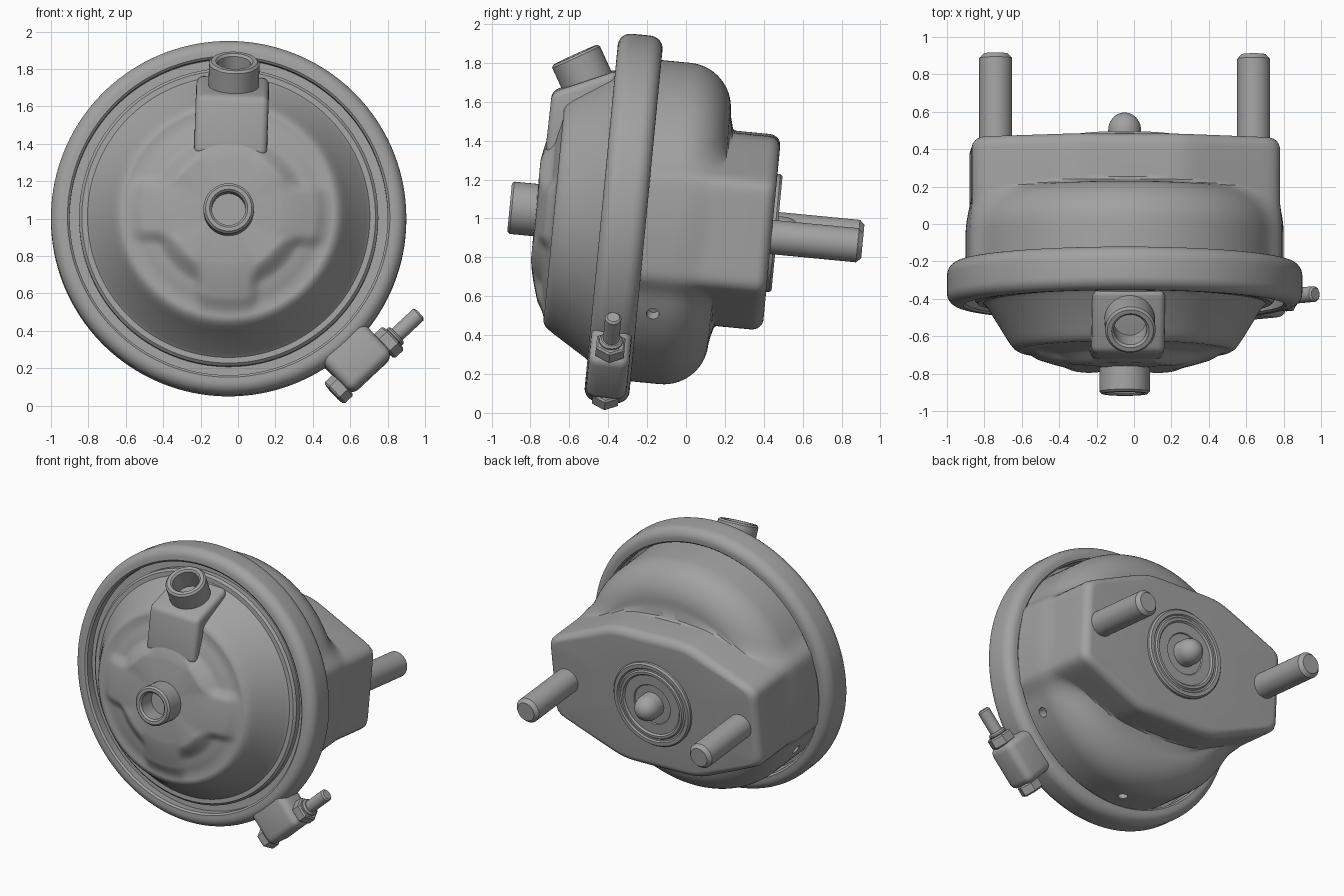
import bpy, bmesh, math
from math import sin, cos, pi, radians, sqrt
from mathutils import Matrix, Vector

cube = bpy.data.objects.get("Cube")
if cube:
    bpy.data.objects.remove(cube, do_unlink=True)

metal = bpy.data.materials.new("grey metal")
metal.use_nodes = True
metal.diffuse_color = (0.36, 0.36, 0.36, 1)
metal.node_tree.nodes["Principled BSDF"].inputs["Base Color"].default_value = (0.36, 0.36, 0.36, 1)

# Whole assembly leans back a little and is clocked about its own axis
FRAME = (Matrix.Translation((-0.05, -0.325, 1.0)) @ Matrix.Rotation(radians(-5.5), 4, 'X')
         @ Matrix.Rotation(radians(1.8), 4, 'Y'))


def finish(name, bm, place=Matrix(), bevel=0, cutters=()):
    bmesh.ops.remove_doubles(bm, verts=bm.verts, dist=1e-5)
    bmesh.ops.recalc_face_normals(bm, faces=bm.faces)
    me = bpy.data.meshes.new(name)
    bm.to_mesh(me)
    bm.free()
    me.materials.append(metal)
    ob = bpy.data.objects.new(name, me)
    bpy.context.collection.objects.link(ob)
    ob.matrix_world = FRAME @ place
    bpy.context.view_layer.update()
    bpy.ops.object.select_all(action='DESELECT')
    ob.select_set(True)
    bpy.context.view_layer.objects.active = ob
    if bevel:
        m = ob.modifiers.new("rounding", 'BEVEL')
        m.width, m.segments, m.limit_method = bevel, 4, 'ANGLE'
        bpy.ops.object.modifier_apply(modifier=m.name)
    for c in cutters:
        m = ob.modifiers.new("hole", 'BOOLEAN')
        m.operation, m.solver, m.object = 'DIFFERENCE', 'EXACT', c
        bpy.ops.object.modifier_apply(modifier=m.name)
    bpy.ops.object.shade_smooth_by_angle(angle=radians(32))
    return ob


def loft(name, profile, n=96, closed=False, **kw):
    """Sweep (radius, height) points round +y; the profile may depend on angle."""
    bm = bmesh.new()
    rings = []
    for i in range(n):
        a = 2 * pi * i / n
        pts = profile(a) if callable(profile) else profile
        rings.append([bm.verts.new((r * cos(a), v, r * sin(a))) for r, v in pts])
    k = len(rings[0])
    for i in range(n):
        p, q = rings[i], rings[(i + 1) % n]
        for j in range(k if closed else k - 1):
            bm.faces.new((p[j], p[(j + 1) % k], q[(j + 1) % k], q[j]))
    return finish(name, bm, **kw)


def prism(name, outline, half, **kw):
    """Extrude a (y, z) outline symmetrically along x."""
    bm = bmesh.new()
    f = bm.faces.new([bm.verts.new((-half, y, z)) for y, z in outline])
    ext = bmesh.ops.extrude_face_region(bm, geom=[f])["geom"]
    bmesh.ops.translate(bm, vec=(2 * half, 0, 0),
                        verts=[v for v in ext if isinstance(v, bmesh.types.BMVert)])
    return finish(name, bm, **kw)


def tube(name, r, bore, v0, v1, **kw):
    e = 0.012
    loft(name, [(0, v0), (r, v0), (r, v1 - e), (r - e, v1), (bore + e, v1),
                (bore, v1 - e), (bore, v0 + 0.04), (0, v0 + 0.04)], n=48, **kw)


def smoothstep(a, b, x):
    t = min(1, max(0, (x - a) / (b - a)))
    return t * t * (3 - 2 * t)


# Rear housing: round dome blended into a six-sided mounting block
BACK, DOME, EDGE = 0.77, 0.5, 0.06
SIDES = [(0, 0.825), (pi, 0.825)] + [(s * pi / 2, 0.5) for s in (1, -1)]
slope = math.atan2(0.54, 0.23)
SIDES += [(a, 0.3 * cos(slope) + 0.5 * sin(slope))
          for a in (slope, pi - slope, -slope, slope - pi)]


def block_radius(a):
    return sum((max(cos(a - s), 0) / h) ** 36 for s, h in SIDES) ** (-1 / 36)


def housing_profile(a):
    block = block_radius(a)
    heights = [0, 0.1, 0.2] + [0.27 + 0.23 * sin(i * pi / 28) for i in range(15)]
    heights += [DOME + 0.006 + 0.014 * i for i in range(8)] + [BACK - EDGE]
    heights += [BACK - EDGE + EDGE * sin(i * pi / 16) for i in range(1, 9)]
    pts = [(0, 0)]
    for v in heights:
        u = min(1, max(0, (v - 0.27) / 0.23))
        dome = 0.60 + 0.23 * sqrt(1 - u * u)
        if v > DOME:
            dome -= 6 * (v - DOME)
        b = block
        if v > BACK - EDGE:
            b -= EDGE - sqrt(max(0, EDGE ** 2 - (v - BACK + EDGE) ** 2))
        d, k = dome - b, 0.09
        blend = max(0, k - abs(d)) ** 2 / (4 * k)
        pts.append((max(dome, b) + blend, v))
    return pts + [(0.3, BACK), (0, BACK)]


drains = []
for deg in (-33, -90, -147):
    turn = Matrix.Rotation(radians(-deg), 4, 'Y') @ Matrix.Translation((0.83, 0.2, 0)) \
        @ Matrix.Rotation(pi / 2, 4, 'Z')
    c = loft("drain_cutter", [(0, -0.06), (0.033, -0.06), (0.033, 0.06), (0, 0.06)], n=24, place=turn)
    c.hide_render = True
    c.hide_set(True)
    drains.append(c)
loft("rear_housing", housing_profile, n=180, cutters=drains)
for c in drains:
    bpy.data.objects.remove(c, do_unlink=True)


# Front cover: shallow cone with three raised ribs
def cover_profile(a):
    pts = [(0, -0.45)]
    for i in range(25):
        r = 0.28 + 0.29 * i / 24
        off = min(abs(r * sin(a)) if abs(cos(a)) > 0.7 else 9,
                  abs(r * cos(a)) if abs(sin(a)) > 0.7 else 9)
        rib = 1 - smoothstep(0.11, 0.19, off)
        high = -0.45 + 0.08 * smoothstep(0.22, 0.68, r) * 1.2
        low = -0.45 + 0.065 * smoothstep(0.31, 0.42, r) + 0.04 * smoothstep(0.36, 0.6, r)
        out = smoothstep(0.46, 0.57, r)
        v = rib * high + (1 - rib) * low
        pts.append((r, v * (1 - out) - 0.355 * out))
    return pts + [(0.592, -0.342), (0.61, -0.32), (0.63, -0.29), (0.735, -0.12), (0.755, -0.1),
                  (0.785, -0.1), (0.8, -0.085), (0.8, -0.045), (0.88, -0.045), (0.88, 0), (0, 0)]


loft("front_cover", cover_profile, n=180)

# Clamp ring: rounded channel gripping both halves
corner = [(0.885 + 0.065 * cos(a), 0.048 + 0.072 * sin(a))
          for a in (i * pi / 16 for i in range(9))]
outer = corner + [(0.862, 0.12), (0.85, 0.108), (0.85, 0.04)]
ring = [(r, -v * 0.93) for r, v in reversed(outer)] + outer
loft("clamp_ring", ring, n=144, closed=True)

# Inlet ports
flip = Matrix.Rotation(pi, 4, 'Z')
tube("centre_port", 0.135, 0.09, 0.42, 0.585, place=flip)
prism("port_pad", [(-0.43, 0.3), (-0.425, 0.615), (-0.1, 0.76), (-0.1, 0.3)], 0.195, bevel=0.035)
tube("top_port", 0.135, 0.088, -0.05, 0.15,
     place=Matrix.Translation((0.005, -0.25, 0.685)) @ Matrix.Rotation(radians(120), 4, 'X'))

# Mounting studs
for side, sx in (("left", 1), ("right", -1)):
    loft(side + "_stud", [(0, 0.7), (0.088, 0.7), (0.088, 1.215), (0.065, 1.24), (0, 1.24)],
         n=48, place=Matrix.Translation((0.69 * sx, 0, 0)))

# Rear seal plate and push rod tip
loft("seal_plate", [(0.305, 0.75), (0.305, 0.785), (0.295, 0.797), (0.27, 0.797), (0.262, 0.787),
                    (0.25, 0.787), (0.242, 0.797), (0.225, 0.797), (0.215, 0.785),
                    (0.145, 0.785), (0.14, 0.778), (0, 0.778)])
loft("push_rod", [(0, 0.74), (0.088, 0.74)]
     + [(0.088 * cos(i * pi / 20), 0.83 + 0.095 * sin(i * pi / 20)) for i in range(11)], n=48)

# Clamp lug and bolt, laid along the ring tangent at the lower left
h = sqrt(0.5)
tangent = Matrix(((h, h, 0, 0), (0, 0, -1, 0), (-h, h, 0, 0), (0, 0, 0, 1)))
bm = bmesh.new()
bmesh.ops.create_cube(bm, size=1)
for v in bm.verts:
    v.co = Vector((1.005 + v.co.x * 0.27, -0.015 + v.co.y * 0.31, v.co.z * 0.21))
finish("clamp_lug", bm, tangent, bevel=0.05)
bolt = tangent @ Matrix.Translation((1.07, 0, 0))


def rod(name, r, v0, v1, n, e=0.01):
    loft(name, [(0, v0), (r - e, v0), (r, v0 + e), (r, v1 - e), (r - e, v1), (0, v1)], n=n, place=bolt)


rod("bolt_head", 0.078, -0.235, -0.16, 6)
rod("bolt_nut", 0.085, 0.13, 0.205, 6)
rod("bolt_collar", 0.06, 0.2, 0.23, 32)
rod("bolt_shank", 0.042, -0.1, 0.395, 32)
